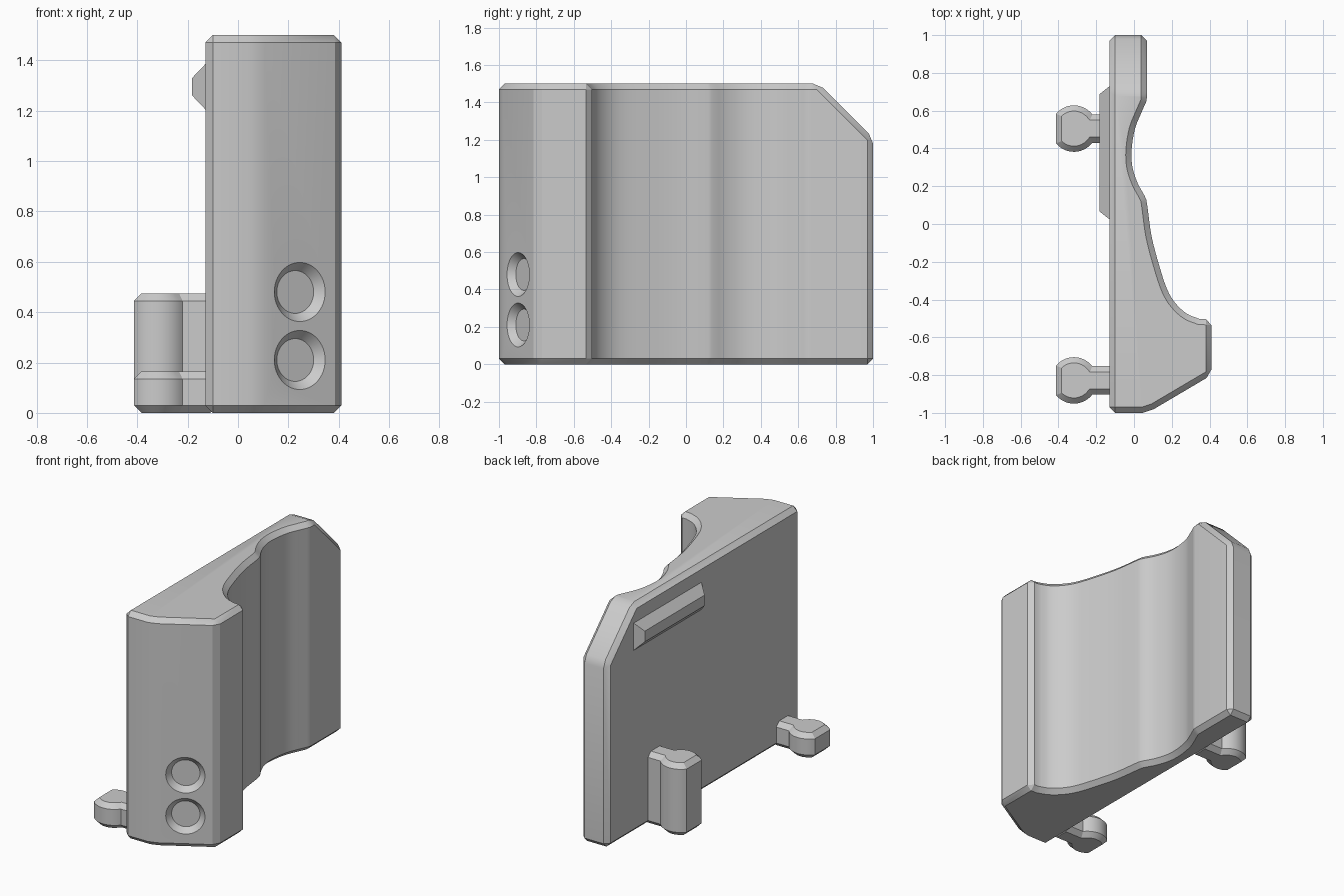
import bpy, bmesh, math
from mathutils import Vector, Matrix

if "Cube" in bpy.data.objects:
    bpy.data.objects.remove(bpy.data.objects["Cube"])

grey = bpy.data.materials.new("plain grey")
grey.diffuse_color = (0.6, 0.6, 0.6, 1)
grey.use_nodes = True
grey.node_tree.nodes["Principled BSDF"].inputs["Base Color"].default_value = grey.diffuse_color


def finish(bm, name):
    bmesh.ops.recalc_face_normals(bm, faces=bm.faces[:])
    me = bpy.data.meshes.new(name)
    bm.to_mesh(me)
    bm.free()
    ob = bpy.data.objects.new(name, me)
    bpy.context.collection.objects.link(ob)
    me.materials.append(grey)
    return ob


def activate(ob):
    bpy.ops.object.select_all(action='DESELECT')
    ob.select_set(True)
    bpy.context.view_layer.objects.active = ob


def smooth(ob):
    activate(ob)
    bpy.ops.object.shade_smooth_by_angle(angle=math.radians(28))


def prism(pts, height):
    bm = bmesh.new()
    f = bm.faces.new([bm.verts.new((x, y, 0)) for x, y in pts])
    r = bmesh.ops.extrude_face_region(bm, geom=[f])
    bmesh.ops.translate(bm, vec=(0, 0, height),
                        verts=[v for v in r['geom'] if isinstance(v, bmesh.types.BMVert)])
    bmesh.ops.recalc_face_normals(bm, faces=bm.faces[:])
    return bm


def chamfer(bm, edges, size):
    bmesh.ops.bevel(bm, geom=edges, offset=size, offset_type='OFFSET',
                    segments=1, profile=0.5, affect='EDGES')


def spline(pts, n=4):
    # Catmull-Rom curve through the points
    p = [Vector(q) for q in pts]
    p = [2 * p[0] - p[1]] + p + [2 * p[-1] - p[-2]]
    out = []
    for i in range(1, len(p) - 2):
        a, b, c, d = p[i - 1:i + 3]
        for k in range(n):
            t = k / n
            out.append(0.5 * (2 * b + (c - a) * t + (2 * a - 5 * b + 4 * c - d) * t * t
                              + (3 * b - a - 3 * c + d) * t ** 3))
    return [tuple(q) for q in out] + [tuple(pts[-1])]


# main body: wavy plan outline, with one top corner cut off
wave = spline([(0.345, -0.502), (0.28, -0.475), (0.22, -0.42), (0.175, -0.345),
               (0.135, -0.225), (0.093, -0.065), (0.07, 0.10), (0.058, 0.145),
               (0.02, 0.215), (-0.008, 0.30), (-0.013, 0.39), (0.004, 0.50),
               (0.035, 0.58), (0.066, 0.65)])
outline = [(-0.13, -1), (0.045, -1), (0.105, -0.98), (0.41, -0.80), (0.41, -0.505)] \
    + wave + [(0.068, 0.67), (0.068, 1), (-0.13, 1)]
bm = prism(outline, 1.5)
bmesh.ops.bisect_plane(bm, geom=bm.verts[:] + bm.edges[:] + bm.faces[:],
                       plane_co=(0, 0.71, 1.5), plane_no=(0, 1, 1), clear_outer=True)
bmesh.ops.holes_fill(bm, edges=[e for e in bm.edges if e.is_boundary])
bmesh.ops.recalc_face_normals(bm, faces=bm.faces[:])
chamfer(bm, [e for e in bm.edges if e.calc_face_angle(0) > math.radians(40)], 0.03)
body = finish(bm, "holder_body")

# two countersunk round recesses on the slanted front face
normal = Vector((0.508, -0.861, 0))
for z in (0.21, 0.48):
    bm = bmesh.new()
    bmesh.ops.create_cone(bm, cap_ends=True, segments=48, radius1=0.085,
                          radius2=0.149, depth=0.07)
    cutter = finish(bm, "recess_cutter")
    cutter.matrix_world = Matrix.Translation((0.245, -0.897, z)) \
        @ normal.to_track_quat('Z', 'Y').to_matrix().to_4x4()
    cutter.hide_render = True
    mod = body.modifiers.new("recess", 'BOOLEAN')
    mod.operation = 'DIFFERENCE'
    mod.solver = 'EXACT'
    mod.object = cutter
    activate(body)
    bpy.ops.object.modifier_apply(modifier=mod.name)
    bpy.data.objects.remove(cutter)
smooth(body)

# round-headed clips on the flat side
R, cx = 0.123, -0.318
a0, a1 = math.asin(0.075 / R), math.pi - math.acos(0.095 / R)
arc = [(cx + R * math.cos(a0 + (a1 - a0) * i / 12), R * math.sin(a0 + (a1 - a0) * i / 12))
       for i in range(13)]
half = [(-0.08, 0.075)] + arc
for name, y, h in (("tall_clip", 0.505, 0.475), ("short_clip", -0.828, 0.165)):
    bm = prism([(px, y + py) for px, py in half]
               + [(px, y - py) for px, py in reversed(half)], h)
    chamfer(bm, [e for e in bm.edges if abs(e.verts[0].co.z - e.verts[1].co.z) < 1e-5], 0.03)
    smooth(finish(bm, name))

# bevelled locking rib near the top of the flat side
bm = bmesh.new()
rings = [[bm.verts.new((x, 0.377 + sy * hy, 1.295 + sz * hz))
          for sy, sz in ((-1, -1), (1, -1), (1, 1), (-1, 1))]
         for x, hy, hz in ((-0.12, 0.36, 0.1), (-0.182, 0.311, 0.035))]
for r in rings:
    bm.faces.new(r)
for i in range(4):
    j = (i + 1) % 4
    bm.faces.new((rings[0][i], rings[0][j], rings[1][j], rings[1][i]))
finish(bm, "locking_rib")
